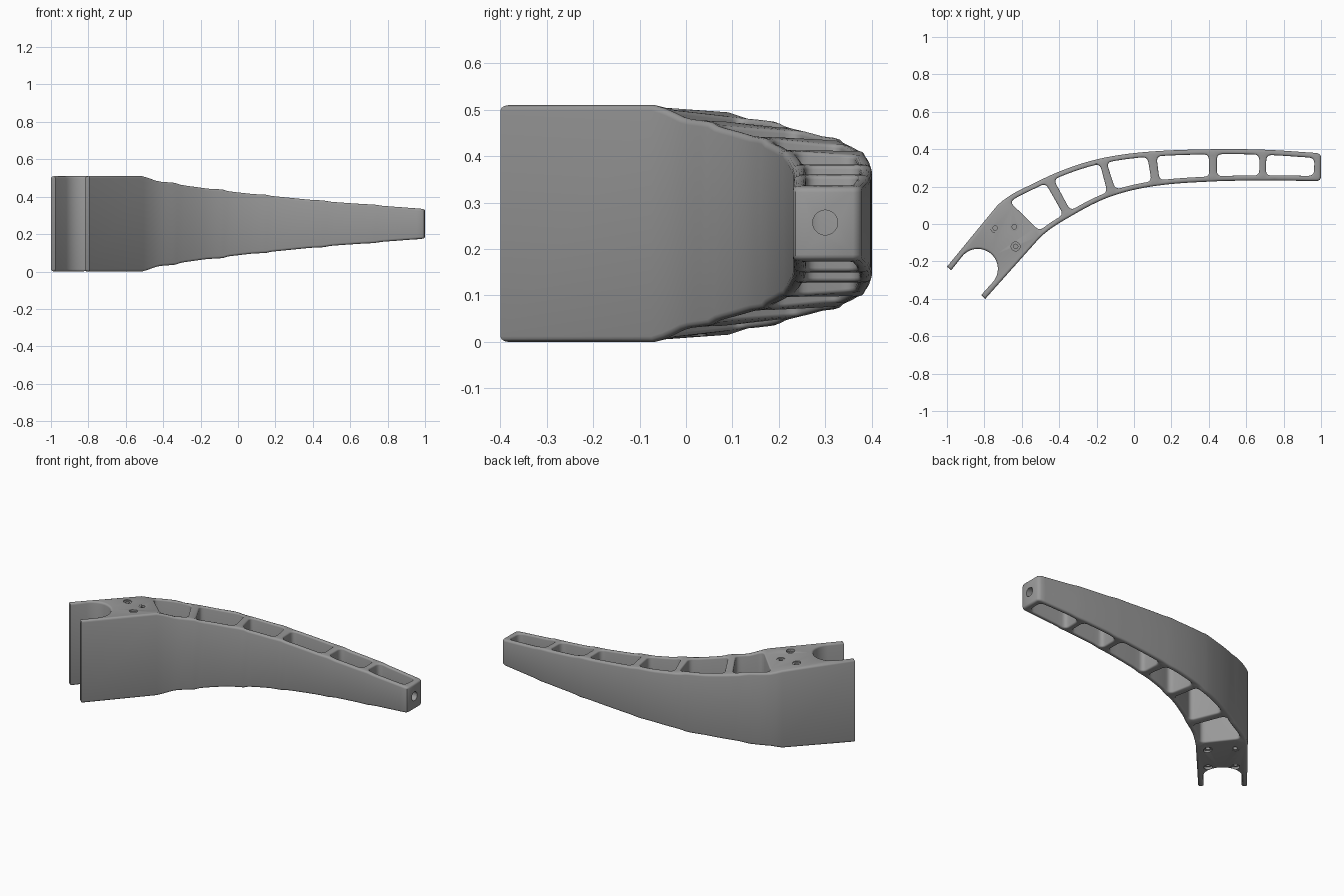
import bpy, bmesh, math
from mathutils import Matrix, Vector

if "Cube" in bpy.data.objects:
    bpy.data.objects.remove(bpy.data.objects["Cube"])

ZC = 0.255      # mid height
WALL = 0.027    # thickness of the side walls

grey = bpy.data.materials.new("cast_grey")
grey.diffuse_color = (0.32, 0.32, 0.32, 1)
grey.use_nodes = True
grey.node_tree.nodes["Principled BSDF"].inputs["Base Color"].default_value = grey.diffuse_color


def smooth_curve(pts):
    """Cubic interpolation y(x) through a few control points."""
    n = len(pts)
    m = []
    for i in range(n):
        a, b = pts[max(i - 1, 0)], pts[min(i + 1, n - 1)]
        m.append((b[1] - a[1]) / (b[0] - a[0]))

    def f(x):
        i = 0
        while i < n - 2 and x > pts[i + 1][0]:
            i += 1
        (x0, y0), (x1, y1) = pts[i], pts[i + 1]
        h = x1 - x0
        t = min(max((x - x0) / h, 0), 1)
        return ((2*t**3 - 3*t*t + 1) * y0 + (t**3 - 2*t*t + t) * h * m[i]
                + (3*t*t - 2*t**3) * y1 + (t**3 - t*t) * h * m[i + 1])
    return f


# Plan curves of the convex (back) and concave (front) walls
back = smooth_curve([(-1, -.228), (-.73, .10), (-.52, .225), (-.32, .31), (-.13, .36),
                     (.1, .388), (.43, .4), (.7, .397), (1, .378)])
front = smooth_curve([(-.795, -.4), (-.505, -.075), (-.34, .04), (-.13, .145),
                      (.11, .203), (.43, .228), (.7, .232), (1, .23)])

# Half height along the arm, with a short level step at each rib
HEIGHT = [(-.5, .255), (-.42, .226), (-.33, .219), (-.30, .208), (-.16, .188), (-.08, .184),
          (-.05, .174), (.08, .159), (.15, .156), (.18, .149), (.39, .128), (.46, .125),
          (.49, .118), (.66, .106), (.73, .103), (.76, .097), (1, .079)]


def half_height(x, y):
    f = (y - front(x)) / max(back(x) - front(x), .05)
    u = x + .235 * max(.43 - x, 0) * min(max(f, 0), 1)
    if u <= HEIGHT[0][0]:
        return HEIGHT[0][1]
    for (a, ha), (b, hb) in zip(HEIGHT, HEIGHT[1:]):
        if u <= b:
            return ha + (hb - ha) * (u - a) / (b - a)
    return HEIGHT[-1][1]


def span(a, b, n):
    return [a + (b - a) * i / (n - 1) for i in range(n)]


def inner(curve, x, sign):
    """Point on a wall's inner side."""
    slope = (curve(x + .01) - curve(x - .01)) / .02
    return Vector((x, curve(x) + sign * WALL * math.hypot(1, slope)))


def round_corners(pts, r):
    out = []
    for i, p in enumerate(pts):
        a, b = pts[i - 1] - p, pts[(i + 1) % len(pts)] - p
        if math.pi - a.angle(b) < math.radians(35):
            out.append(p)
            continue
        p0 = p + a.normalized() * min(r, .8 * a.length)
        p1 = p + b.normalized() * min(r, .8 * b.length)
        for t in span(0, 1, 6):
            out.append((1 - t)**2 * p0 + 2*t*(1 - t) * p + t*t * p1)
    return out


def oriented(pts, ccw):
    area = sum(p.x * q.y - q.x * p.y for p, q in zip(pts, pts[1:] + pts[:1]))
    return pts if (area > 0) == ccw else pts[::-1]


def inset(pts, d):
    """Offset a loop to its left by d."""
    out = []
    for i, p in enumerate(pts):
        e0 = (p - pts[i - 1]).normalized()
        e1 = (pts[(i + 1) % len(pts)] - p).normalized()
        n0, n1 = Vector((-e0.y, e0.x)), Vector((-e1.y, e1.x))
        n = (n0 + n1).normalized()
        out.append(p + n * d / max(n.dot(n0), .5))
    return out


# Outer outline: front wall, rounded tip, back wall, fork with round seat
outline = [(-.795, -.4)]
outline += [(x, front(x)) for x in span(-.505, .98, 60)]
outline += [(.994, .236), (1, .25), (1, .36), (.994, .372)]
outline += [(x, back(x)) for x in span(.98, -.73, 66)]
outline += [(-1, -.228), (-.977, -.247)]
for k in span(140.7, -41.6, 28):
    a = math.radians(k)
    outline.append((-.835 + .107 * math.cos(a), -.24 + .107 * math.sin(a)))
outline.append((-.817, -.38))
loops = [(oriented([Vector(p) for p in outline], True), .012)]

# Pockets: x of the back-left, back-right, front-left, front-right corners
POCKETS = [(-.665, -.473, -.505, -.377), (-.43, -.182, -.34, -.142), (-.147, .072, -.099, .094),
           (.12, .40, .136, .403), (.443, .67, .443, .67), (.708, .965, .705, .962)]
for bl, br, fl, fr in POCKETS:
    pts = [inner(back, x, -1) for x in span(bl, br, 5)]
    pts += [inner(front, x, 1) for x in span(fr, fl, 5)]
    loops.append((oriented(round_corners(pts, .03), False), .009))

# Arm body: walls with rounded rims, then filled top and bottom
bm = bmesh.new()
levels = [(-1, a) for a in (90, 60, 30, 0)] + [(1, a) for a in (0, 30, 60, 90)]
heights, caps = {}, {-1: [], 1: []}
for pts, bevel in loops:
    rings = []
    for side, deg in levels:
        a = math.radians(deg)
        ring = []
        for p, q in zip(pts, inset(pts, bevel * (1 - math.cos(a)))):
            v = bm.verts.new((q.x, q.y, 0))
            heights[v] = ZC + side * (half_height(p.x, p.y) - bevel * (1 - math.sin(a)))
            ring.append(v)
        rings.append(ring)
    n = len(pts)
    for r0, r1 in zip(rings, rings[1:]):
        for i in range(n):
            j = (i + 1) % n
            bm.faces.new((r0[i], r0[j], r1[j], r1[i]))
    for side, ring in ((-1, rings[0]), (1, rings[-1])):
        caps[side] += [bm.edges.get((ring[i], ring[(i + 1) % n])) for i in range(n)]
for side in (-1, 1):
    bmesh.ops.triangle_fill(bm, edges=caps[side], use_beauty=True, normal=(0, 0, side))
for v, z in heights.items():
    v.co.z = z
bmesh.ops.recalc_face_normals(bm, faces=bm.faces)


def make_object(name, bm):
    me = bpy.data.meshes.new(name)
    bm.to_mesh(me)
    bm.free()
    me.materials.append(grey)
    ob = bpy.data.objects.new(name, me)
    bpy.context.collection.objects.link(ob)
    return ob


arm = make_object("support_arm", bm)

# Bolt holes and tip bore, turned from stepped profiles
cut = bmesh.new()


def bore(profile, matrix, n=20):
    rings = []
    for r, z in profile:
        rings.append([cut.verts.new(matrix @ Vector((r * math.cos(k * math.tau / n),
                                                     r * math.sin(k * math.tau / n), z)))
                      for k in range(n)])
    for r0, r1 in zip(rings, rings[1:]):
        for i in range(n):
            j = (i + 1) % n
            cut.faces.new((r0[i], r0[j], r1[j], r1[i]))
    cut.faces.new(rings[0])
    cut.faces.new(rings[-1])


bolt = [(.024, .03), (.024, -.015), (.012, -.015), (.012, -.07)]
for x, y in ((-.742, -.022), (-.64, -.015), (-.633, -.12)):
    bore(bolt, Matrix.Translation((x, y, .51)))
for along in (.07, -.11):
    for across in (-.075, .075):
        x = -.685 + .65 * along + .76 * across
        y = -.07 + .76 * along - .65 * across
        bore(bolt, Matrix.Translation((x, y, 0)) @ Matrix.Rotation(math.pi, 4, 'X'))
bore([(.027, .05), (.027, -.07)],
     Matrix.Translation((1, .3, .257)) @ Matrix.Rotation(math.pi / 2, 4, 'Y'))
bmesh.ops.recalc_face_normals(cut, faces=cut.faces)
cutter = make_object("hole_cutter", cut)
cutter.hide_render = True

mod = arm.modifiers.new("holes", 'BOOLEAN')
mod.operation = 'DIFFERENCE'
mod.solver = 'EXACT'
mod.object = cutter
bpy.context.view_layer.objects.active = arm
arm.select_set(True)
bpy.ops.object.modifier_apply(modifier=mod.name)
bpy.data.objects.remove(cutter)
bpy.ops.object.shade_smooth_by_angle(angle=math.radians(40))
